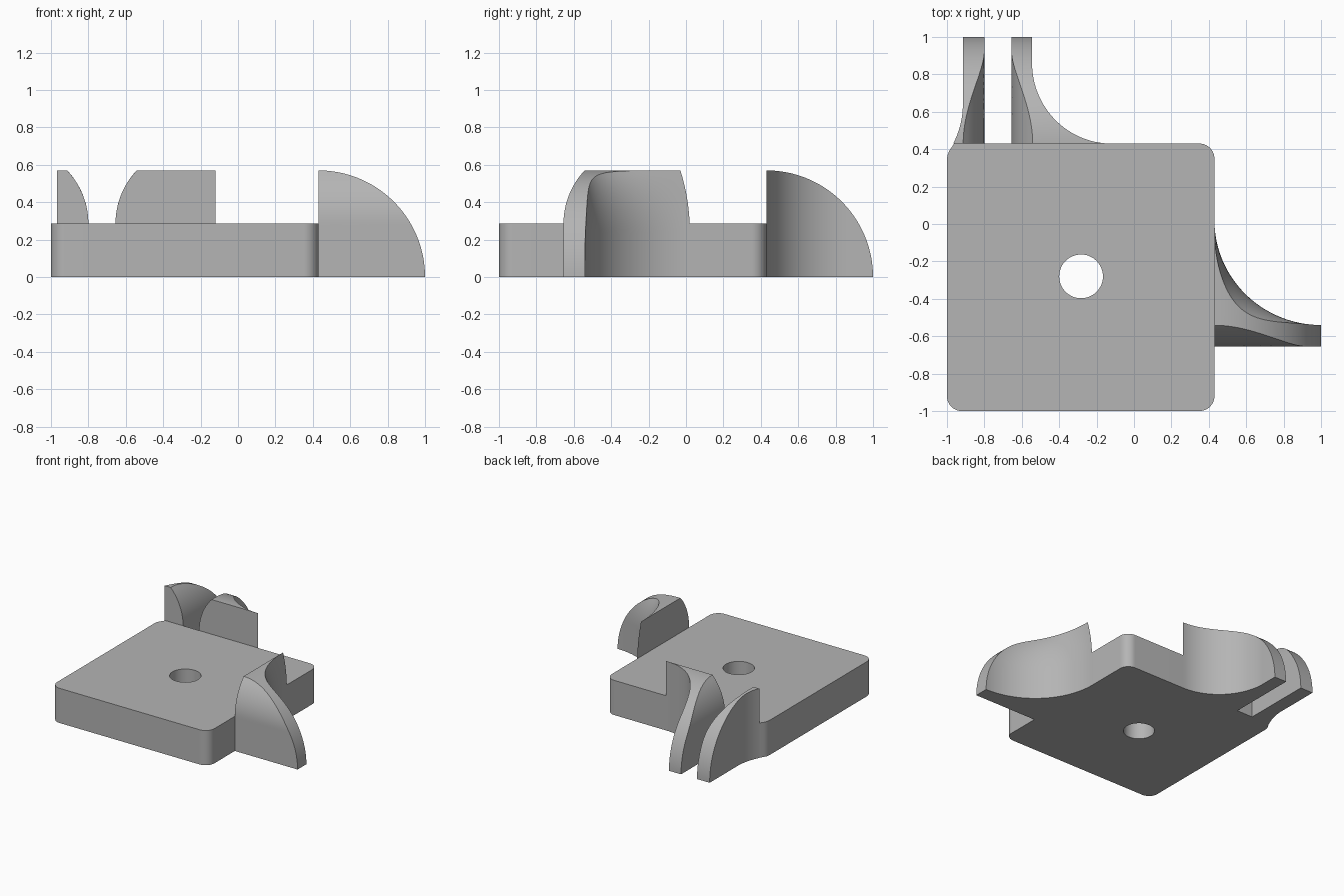
import bpy, bmesh
from math import sin, cos, pi, sqrt, radians

old = bpy.data.objects.get("Cube")
if old:
    bpy.data.objects.remove(old, do_unlink=True)

EDGE = 0.43      # plate side that carries the fins
REACH = 0.57     # fin length and height
THICK = 0.285    # plate thickness
FLARE = 0.415    # radius of the rounded fin flanks

grey = bpy.data.materials.new("plain_grey")
grey.use_nodes = True
grey.diffuse_color = (0.46, 0.46, 0.46, 1)
grey.node_tree.nodes["Principled BSDF"].inputs["Base Color"].default_value = (0.46, 0.46, 0.46, 1)


def finish(obj):
    obj.data.materials.clear()
    obj.data.materials.append(grey)
    bpy.ops.object.select_all(action='DESELECT')
    obj.select_set(True)
    bpy.context.view_layer.objects.active = obj
    bpy.ops.object.shade_smooth_by_angle(angle=radians(30))


def clean(bm):
    bmesh.ops.remove_doubles(bm, verts=bm.verts, dist=0.0002)
    bmesh.ops.recalc_face_normals(bm, faces=bm.faces)


def arc(cx, cy, r, start, end, steps):
    angles = [radians(start + (end - start) * i / steps) for i in range(steps + 1)]
    return [(cx + r * cos(a), cy + r * sin(a)) for a in angles]


# Base plate: rounded outline with a round hole
def base_plate():
    r = 0.08
    outline = (arc(-1 + r, -1 + r, r, 180, 270, 10)
               + arc(EDGE - r, -1 + r, r, 270, 360, 10)
               + arc(EDGE - r, EDGE - r, r, 0, 90, 10)
               + [(-0.962, EDGE), (-0.985, 0.395), (-0.997, 0.37), (-1, 0.345)])
    hole = arc(-0.283, -0.28, 0.117, 0, 360, 48)[:-1]
    curve = bpy.data.curves.new("base_plate", 'CURVE')
    curve.dimensions = '2D'
    curve.fill_mode = 'BOTH'
    curve.extrude = THICK / 2
    for points in (outline, hole):
        spline = curve.splines.new('POLY')
        spline.points.add(len(points) - 1)
        for p, (x, y) in zip(spline.points, points):
            p.co = (x, y, 0, 1)
        spline.use_cyclic_u = True
    obj = bpy.data.objects.new("base_plate", curve)
    bpy.context.collection.objects.link(obj)
    obj.location.z = THICK / 2
    bpy.ops.object.select_all(action='DESELECT')
    obj.select_set(True)
    bpy.context.view_layer.objects.active = obj
    bpy.ops.object.convert(target='MESH')
    obj = bpy.context.view_layer.objects.active
    bm = bmesh.new()
    bm.from_mesh(obj.data)
    clean(bm)
    bm.to_mesh(obj.data)
    bm.free()
    finish(obj)


# Fin: two flanks, low(d, z) and high(d, z), under a quarter-round top
def fin(name, low, high, place, cols=48, rows=24):
    bm = bmesh.new()
    sides = []
    for flank in (low, high):
        grid = []
        for i in range(cols + 1):
            d = REACH * (1 - cos(pi * i / cols)) / 2
            top = sqrt(max(0, REACH ** 2 - d ** 2))
            heights = [top * j / rows for j in range(rows + 1)]
            grid.append([bm.verts.new(place(d, flank(d, z), z)) for z in heights])
        for i in range(cols):
            for j in range(rows):
                bm.faces.new((grid[i][j], grid[i + 1][j], grid[i + 1][j + 1], grid[i][j + 1]))
        sides.append(grid)
    a, b = sides
    for i in range(cols):
        for j in (0, rows):
            bm.faces.new((a[i][j], a[i + 1][j], b[i + 1][j], b[i][j]))
    for j in range(rows):
        bm.faces.new((a[0][j], a[0][j + 1], b[0][j + 1], b[0][j]))
    clean(bm)
    mesh = bpy.data.meshes.new(name)
    bm.to_mesh(mesh)
    bm.free()
    obj = bpy.data.objects.new(name, mesh)
    bpy.context.collection.objects.link(obj)
    finish(obj)


def flare(z):
    h = max(0, z - THICK)
    return FLARE - sqrt(FLARE ** 2 - h ** 2)


def hollow(d, radius):
    """Offset of a concave fillet that dies out at d = radius."""
    k = max(0, 1 - d / radius)
    return 1 - sqrt(max(0, 1 - k * k))


# Concave flank of the side fin, leaning inward near the top
def side_sweep(d, z):
    t = max(0, (z - 0.25) / 0.32) ** 2
    return -0.54 + (0.56 - 0.05 * t) * (1 - sqrt(max(0, 1 - max(0, 1 - d / (0.57 - 0.28 * t)) ** 2)))


def to_side(d, w, z):
    return (EDGE + d, w, z)


def to_back(d, w, z):
    return (w, EDGE + d, z)


def outer_sweep(d, z):
    r = 0.45
    k = max(0, 0.21 - d)
    return -0.915 - (r - sqrt(r * r - k * k))


base_plate()
fin("side_fin", lambda d, z: -0.655 + flare(z), side_sweep, to_side)
fin("back_inner_fin", lambda d, z: -0.655 + flare(z),
    lambda d, z: -0.545 + 0.425 * hollow(d, 0.43), to_back)
fin("back_outer_fin", outer_sweep, lambda d, z: -0.8 - flare(z), to_back)
